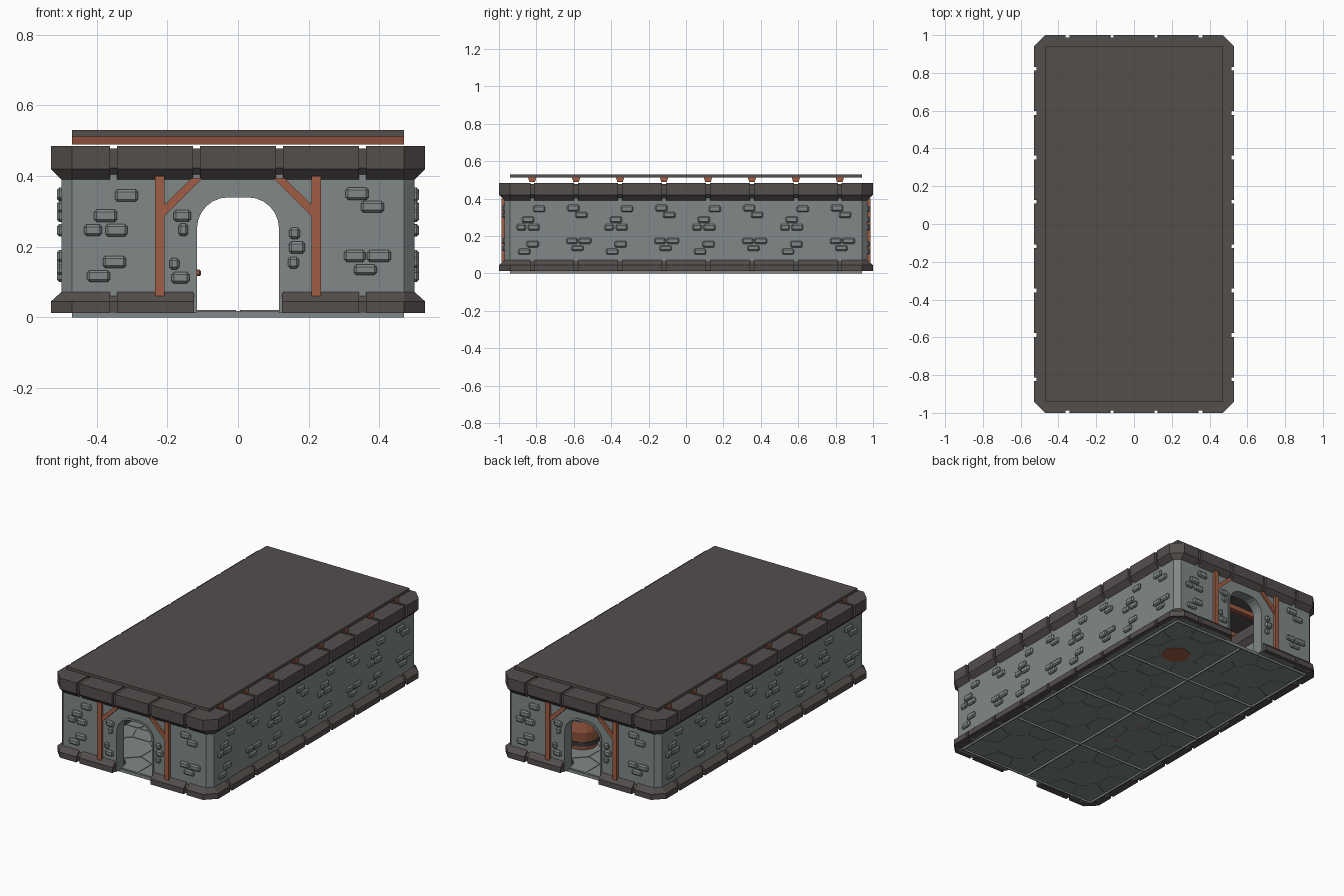
import bpy, bmesh, math
from mathutils import Matrix

if "Cube" in bpy.data.objects:
    bpy.data.objects.remove(bpy.data.objects["Cube"])

HX, HY = 0.47, 0.94          # wall centre line
TILE = 0.47


def mat(name, rgb):
    m = bpy.data.materials.new(name)
    m.diffuse_color = (*rgb, 1)
    m.use_nodes = True
    m.node_tree.nodes["Principled BSDF"].inputs["Base Color"].default_value = m.diffuse_color
    return m


STONE = mat("grey stone", (0.22, 0.25, 0.247))
TRIM = mat("dark brown stone", (0.088, 0.077, 0.073))
WOOD = mat("rust wood", (0.35, 0.11, 0.06))
IRON = mat("dark iron", (0.05, 0.055, 0.06))


def finish(name, bm, *mats):
    bmesh.ops.recalc_face_normals(bm, faces=bm.faces)
    me = bpy.data.meshes.new(name)
    bm.to_mesh(me)
    bm.free()
    for m in mats:
        me.materials.append(m)
    ob = bpy.data.objects.new(name, me)
    bpy.context.collection.objects.link(ob)
    return ob


def box(bm, c, size, bevel=0):
    m = Matrix.Translation(c) @ Matrix.Diagonal((*size, 1))
    vs = bmesh.ops.create_cube(bm, size=1, matrix=m)["verts"]
    if bevel:
        es = list({e for v in vs for e in v.link_edges})
        bmesh.ops.bevel(bm, geom=es, offset=bevel, segments=1, affect='EDGES')


def prism(bm, pts, a, b, place):
    # extrude a 2D outline from a to b; place maps (u, v, depth) to 3D
    lo = [bm.verts.new(place(u, v, a)) for u, v in pts]
    hi = [bm.verts.new(place(u, v, b)) for u, v in pts]
    bm.faces.new(lo[::-1])
    bm.faces.new(hi)
    for i in range(len(pts)):
        j = (i + 1) % len(pts)
        bm.faces.new((lo[i], lo[j], hi[j], hi[i]))


def xz(u, v, d):
    return (u, d, v)


def ring(bm, profile):
    # loft a closed (offset, z) profile round the room; outer corners chamfered
    loops = []
    for d, z in profile:
        e = min(d, 0)
        loop = []
        for sx, sy, flip in ((1, 1, 0), (-1, 1, 1), (-1, -1, 0), (1, -1, 1)):
            pair = [(HX + d, HY + e), (HX + e, HY + d)]
            for x, y in (pair[::-1] if flip else pair):
                loop.append(bm.verts.new((sx * x, sy * y, z)))
        loops.append(loop)
    for k in range(len(loops)):
        a, b = loops[k], loops[(k + 1) % len(loops)]
        for i in range(8):
            j = (i + 1) % 8
            bm.faces.new((a[i], a[j], b[j], b[i]))
    bmesh.ops.remove_doubles(bm, verts=bm.verts, dist=1e-5)


def cut(ob, bm):
    cutter = finish("cutter", bm)
    cutter.hide_render = True
    md = ob.modifiers.new("cut", 'BOOLEAN')
    md.operation, md.solver, md.object = 'DIFFERENCE', 'EXACT', cutter
    dg = bpy.context.evaluated_depsgraph_get()
    me = bpy.data.meshes.new_from_object(ob.evaluated_get(dg))
    ob.modifiers.clear()
    ob.data = me
    bpy.data.objects.remove(cutter)


def arch(w, top, r, z0):
    arc = [(w - r + r * math.cos(t), top - r + r * math.sin(t))
           for t in (math.pi / 2 * i / 6 for i in range(7))]
    half = [(w, z0)] + arc
    return half + [(-x, z) for x, z in half[::-1]]


def arch_cutter():
    bm = bmesh.new()
    prism(bm, arch(0.125, 0.35, 0.095, -0.1), -1.2, 1.2, xz)
    return bm


# walls with an arch at each end
bm = bmesh.new()
ring(bm, [(0.03, 0.012), (0.03, 0.47), (-0.03, 0.47), (-0.03, 0.012)])
cut(finish("walls", bm, STONE), arch_cutter())

# base and top trim: split blocks round a slightly smaller core
base = [(.06, .012), (.06, .045), (.03, .072), (-.03, .072), (-.06, .045), (-.06, .012)]
top = [(.03, .39), (.06, .42), (.06, .485), (-.06, .485), (-.06, .42), (-.03, .39)]
for name, prof, gx in (("base_trim", base, (-.3525, .3525)),
                       ("top_trim", top, (-.3525, -.1175, .1175, .3525))):
    bm = bmesh.new()
    ring(bm, prof)
    blocks = finish(name + "_blocks", bm, TRIM)
    bm = bmesh.new()
    for x in gx:
        box(bm, (x, 0, .25), (.02, 2.4, 1))
    cut(blocks, bm)
    bm = bmesh.new()
    for k in range(8):
        box(bm, (0, -.8225 + .235 * k, .25), (2, .02, 1))
    cut(blocks, bm)
    mid = (prof[0][1] + prof[2][1]) / 2
    bm = bmesh.new()
    ring(bm, [(d * .78, mid + (z - mid) * .86) for d, z in prof])
    core = finish(name + "_core", bm, TRIM)
    if prof is base:
        cut(blocks, arch_cutter())
        cut(core, arch_cutter())

# arch frames lining both doorways
bm = bmesh.new()
for s in (1, -1):
    outline = arch(.127, .352, .097, .012) + arch(.116, .34, .088, .012)[::-1]
    prism(bm, outline, s * HY - .034, s * HY + .034, xz)
finish("arch_frames", bm, STONE)

# raised wall stones: (along, z, width, height), seen on both wall faces
GROUP_A = [(.037, .345, .065, .035), (-.022, .288, .065, .035), (-.058, .247, .05, .033),
           (.008, .247, .062, .035), (.003, .157, .065, .035), (-.042, .117, .065, .033)]
GROUP_B = [(-.015, .35, .065, .035), (.028, .313, .065, .033), (-.022, .174, .06, .033),
           (.047, .174, .068, .033), (.008, .135, .065, .03)]
DOOR = [(-.158, .288, .05, .033), (-.155, .248, .028, .035), (-.18, .152, .028, .033),
        (-.163, .112, .05, .033), (.16, .238, .03, .033), (.167, .198, .045, .035),
        (.157, .155, .03, .033)]
bm = bmesh.new()
for s in (1, -1):
    end = DOOR + [(u - .3525, *r) for u, *r in GROUP_A] + [(u + .3525, *r) for u, *r in GROUP_B]
    for u, z, w, h in end:
        box(bm, (s * u, -s * HY, z), (w, .086, h), .007)
    for k in range(4):
        for off, group in ((-.8225, GROUP_A), (-.5875, GROUP_B)):
            for u, z, w, h in group:
                box(bm, (s * HX, s * (u + off + TILE * k), z), (.086, w, h), .007)
finish("wall_stones", bm, STONE)

# timber posts and braces beside the doorways
bm = bmesh.new()
for s in (1, -1):
    for m in (1, -1):
        box(bm, (m * .2215, s * HY, .23), (.027, .092, .34))
        brace = [(.21, .285), (.21, .318), (.13, .395), (.1, .395)]
        prism(bm, [(m * x, z) for x, z in brace], s * HY - .042, s * HY + .042, xz)
finish("door_timbers", bm, WOOD)

# roof plate and tapered beams
bm = bmesh.new()
box(bm, (0, 0, .521), (2 * HX, 2 * HY, .018))
finish("roof_plate", bm, TRIM)
bm = bmesh.new()
for k in range(8):
    y = -.8225 + .235 * k
    prism(bm, [(y - .022, .513), (y - .015, .489), (y + .015, .489), (y + .022, .513)],
          -HX, HX, lambda u, v, d: (d, u, v))
finish("roof_beams", bm, WOOD)

# floor: thin slab, hollow tile rims and flagstones
bm = bmesh.new()
box(bm, (0, 0, .015), (2 * HX, 2 * HY, .006))
for i in (-1, 0, 1):
    box(bm, (i * (HX - .003), 0, .009), (.006, 2 * HY, .018))
for i in (-2, -1, 0, 1, 2):
    box(bm, (0, i * (HY - .003) / 2, .009), (2 * HX, .006, .018))
finish("floor_slab", bm, STONE)

h, r = TILE / 2 - .004, .14
t = math.tan(math.pi / 8)
stones = [[(r * math.cos((k + .5) * math.pi / 4), r * math.sin((k + .5) * math.pi / 4))
           for k in range(8)]]
c, q = r * math.cos(math.pi / 8), r * math.sin(math.pi / 8)
for k in range(4):
    co, si = round(math.cos(k * math.pi / 2)), round(math.sin(k * math.pi / 2))
    for piece in ([(c, -q), (h, -h * t), (h, h * t), (c, q)],
                  [(c, q), (h, h * t), (h, h), (h * t, h), (q, c)]):
        stones.append([(x * co - y * si, x * si + y * co) for x, y in piece])
bm = bmesh.new()
for i in (-.5, .5):
    for j in (-1.5, -.5, .5, 1.5):
        for p in stones:
            mx, my = sum(x for x, y in p) / len(p), sum(y for x, y in p) / len(p)
            pts = [(i * TILE + mx + (x - mx) * .96, j * TILE + my + (y - my) * .96) for x, y in p]
            prism(bm, pts, .01, .021, lambda u, v, d: (u, v, d))
finish("flagstones", bm, STONE)

# barrel: lathed rows of (radius, height), iron on the hoop rows
rows = [(.0, .008), (.078, .008), (.084, .045), (.09, .045), (.094, .07), (.088, .07), (.098, .13),
        (.088, .19), (.094, .19), (.09, .215), (.084, .215), (.078, .25), (.068, .25),
        (.068, .24), (.0, .24)]
bm = bmesh.new()
loops = [[bm.verts.new((.23 + R * math.cos(a * math.pi / 8), .64 + R * math.sin(a * math.pi / 8), z))
          for a in range(16)] for R, z in rows]
for k in range(len(rows) - 1):
    for a in range(16):
        b = (a + 1) % 16
        f = bm.faces.new((loops[k][a], loops[k][b], loops[k + 1][b], loops[k + 1][a]))
        f.material_index = int(k in (2, 3, 4, 7, 8, 9))
bmesh.ops.remove_doubles(bm, verts=bm.verts, dist=1e-5)
finish("barrel", bm, WOOD, IRON)

# table inside the room
bm = bmesh.new()
box(bm, (-.25, -.22, .126), (.29, .26, .018), .004)
for sx in (-1, 1):
    for sy in (-1, 1):
        box(bm, (-.25 + sx * .11, -.22 + sy * .095, .065), (.024, .024, .11))
finish("table", bm, WOOD)
